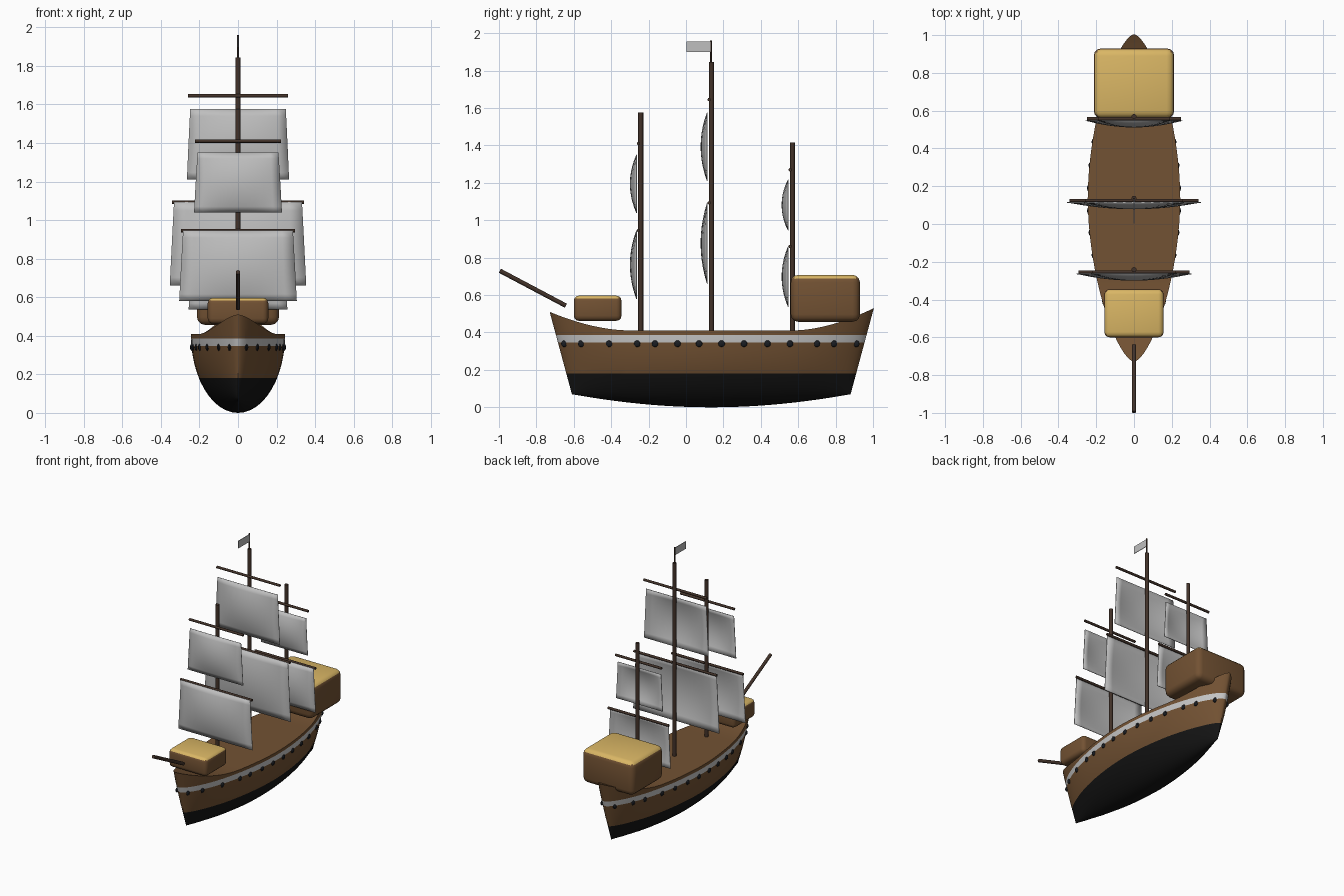
import bpy, bmesh, math
from mathutils import Vector

if "Cube" in bpy.data.objects:
    bpy.data.objects.remove(bpy.data.objects["Cube"], do_unlink=True)


def material(name, rgb):
    m = bpy.data.materials.new(name)
    m.use_nodes = True
    m.diffuse_color = (*rgb, 1)
    bsdf = m.node_tree.nodes["Principled BSDF"]
    bsdf.inputs["Base Color"].default_value = (*rgb, 1)
    bsdf.inputs["Roughness"].default_value = 0.8
    return m


WOOD = material("hull brown", (0.17, 0.084, 0.033))
DARK = material("dark spar brown", (0.055, 0.032, 0.022))
BLACK = material("bottom black", (0.007, 0.007, 0.007))
PORT = material("port black", (0.01, 0.012, 0.016))
WHITE = material("stripe white", (0.56, 0.56, 0.56))
CLOTH = material("sail white", (0.52, 0.52, 0.52))
GOLD = material("roof gold", (0.70, 0.47, 0.13))


def finish(bm, name, mats, smooth=35):
    mesh = bpy.data.meshes.new(name)
    bm.to_mesh(mesh)
    bm.free()
    for m in mats:
        mesh.materials.append(m)
    ob = bpy.data.objects.new(name, mesh)
    bpy.context.collection.objects.link(ob)
    if smooth:
        bpy.ops.object.select_all(action='DESELECT')
        ob.select_set(True)
        bpy.context.view_layer.objects.active = ob
        bpy.ops.object.shade_smooth_by_angle(angle=math.radians(smooth))
    return ob


def rod(name, a, b, r, mat=DARK, sides=10):
    a, b = Vector(a), Vector(b)
    bm = bmesh.new()
    bmesh.ops.create_cone(bm, cap_ends=True, segments=sides, radius1=r,
                          radius2=r, depth=(b - a).length)
    turn = (b - a).to_track_quat('Z', 'Y').to_matrix()
    bmesh.ops.rotate(bm, verts=bm.verts, matrix=turn)
    bmesh.ops.translate(bm, verts=bm.verts, vec=(a + b) / 2)
    return finish(bm, name, [mat], 50)


# Hull shape rules: u runs from -1 at the bow to 1 at the stern
MID = 0.135


def half_length(z):
    return 0.745 + 0.27 * (z - 0.07)


def half_width(u):
    return 0.245 * max(0, 1 - abs(u) ** 1.8) ** 0.62


def sheer(u):
    rise = max(0, abs(u) - 0.5) / 0.5
    return 0.41 + (0.12 if u > 0 else 0.10) * rise ** 2


def keel(u):
    return 0.07 * u * u


# Hull: lofted half-ellipse sections, closed by a deck
bm = bmesh.new()
STATIONS, RIBS = 40, 24
rows = []
for i in range(STATIONS + 1):
    u = -math.cos(math.pi * i / STATIONS)
    row = []
    for j in range(RIBS + 1):
        a = math.pi * (j / RIBS - 0.5)
        z = sheer(u) - (sheer(u) - keel(u)) * math.cos(a)
        row.append(bm.verts.new((half_width(u) * math.sin(a),
                                 MID + u * half_length(z), z)))
    rows.append(row)
for p, q in zip(rows, rows[1:]):
    for j in range(RIBS):
        bm.faces.new((p[j], p[j + 1], q[j + 1], q[j]))
    bm.faces.new((p[-1], p[0], q[0], q[-1]))
bmesh.ops.remove_doubles(bm, verts=bm.verts, dist=0.0005)
LOW, STRIPE_LOW, STRIPE_HIGH = 0.18, 0.347, 0.387
for level in (LOW, STRIPE_LOW, STRIPE_HIGH):
    bmesh.ops.bisect_plane(bm, geom=bm.verts[:] + bm.edges[:] + bm.faces[:],
                           plane_co=(0, 0, level), plane_no=(0, 0, 1))
bmesh.ops.recalc_face_normals(bm, faces=bm.faces)
for f in bm.faces:
    z = f.calc_center_median().z
    f.material_index = 1 if z < LOW else 2 if STRIPE_LOW < z < STRIPE_HIGH else 0
finish(bm, "hull", [WOOD, BLACK, WHITE])

# Gun ports along both sides
PORT_Z = 0.34
for i, y in enumerate((-.65, -.56, -.41, -.26, -.165, -.045, .07,
                       .19, .31, .435, .555, .70, .79, .91)):
    u = (y - MID) / half_length(PORT_Z)
    drop = (sheer(u) - PORT_Z) / (sheer(u) - keel(u))
    x = half_width(u) * math.sqrt(1 - drop * drop)
    for side, word in ((1, "left"), (-1, "right")):
        bm = bmesh.new()
        bmesh.ops.create_uvsphere(bm, u_segments=8, v_segments=6, radius=0.018)
        bmesh.ops.scale(bm, verts=bm.verts, vec=(0.5, 1, 1))
        bmesh.ops.translate(bm, verts=bm.verts, vec=(side * x, y, PORT_Z))
        finish(bm, f"gun_port_{word}_{i + 1}", [PORT])


# Cabins: rounded boxes with gold roofs
def cabin(name, half_x, y0, y1, z0, z1, bevel):
    bm = bmesh.new()
    bmesh.ops.create_cube(bm, size=1)
    bmesh.ops.scale(bm, verts=bm.verts, vec=(2 * half_x, y1 - y0, z1 - z0))
    bmesh.ops.translate(bm, verts=bm.verts, vec=(0, (y0 + y1) / 2, (z0 + z1) / 2))
    bmesh.ops.bevel(bm, geom=bm.edges[:], offset=bevel, segments=3,
                    profile=0.5, affect='EDGES')
    bm.normal_update()
    for f in bm.faces:
        f.material_index = 1 if f.normal.z > 0.6 else 0
    finish(bm, name, [WOOD, GOLD])


cabin("fore_cabin", 0.157, -0.60, -0.345, 0.462, 0.597, 0.028)
cabin("stern_cabin", 0.213, 0.56, 0.93, 0.457, 0.708, 0.04)


# Sails: slightly flared cloth with a forward belly
def sail(name, y, top, bottom, z_top, z_bottom, belly=0.034, n=10):
    bm = bmesh.new()
    grid = []
    for i in range(n + 1):
        t = i / n
        half = top + (bottom - top) * t
        line = []
        for j in range(n + 1):
            s = 2 * j / n - 1
            swell = belly * (1 - s * s) * (1 - (2 * t - 1) ** 2)
            line.append(bm.verts.new((half * s, y - swell,
                                      z_top + (z_bottom - z_top) * t)))
        grid.append(line)
    for p, q in zip(grid, grid[1:]):
        for j in range(n):
            bm.faces.new((p[j], q[j], q[j + 1], p[j + 1]))
    ob = finish(bm, name, [CLOTH])
    solid = ob.modifiers.new("thickness", 'SOLIDIFY')
    solid.thickness = 0.004
    solid.offset = 0


# Masts: name, y, top, then (yard z, yard half, sail top, bottom, z top, z bottom)
RIG = (
    ("fore", -0.242, 1.575, ((0.945, 0.295, 0.285, 0.305, 0.945, 0.58),
                             (1.41, 0.222, 0.21, 0.228, 1.35, 1.04))),
    ("main", 0.136, 1.845, ((1.093, 0.342, 0.332, 0.354, 1.093, 0.66),
                            (1.645, 0.26, 0.248, 0.265, 1.577, 1.21))),
    ("mizzen", 0.569, 1.415, ((0.86, 0.25, 0.24, 0.256, 0.86, 0.537),
                              (1.27, 0.19, 0.178, 0.192, 1.218, 0.945))),
)
for name, y, top, levels in RIG:
    rod(name + "_mast", (0, y, 0.38), (0, y, top), 0.0135)
    for word, (z, half, s_top, s_bot, z_top, z_bot) in zip(("lower", "upper"), levels):
        rod(f"{name}_{word}_yard", (-half, y - 0.012, z), (half, y - 0.012, z), 0.009)
        sail(f"{name}_{word}_sail", y - 0.022, s_top, s_bot, z_top, z_bot)

# Bowsprit, flag pole and flag
rod("bowsprit", (0, -0.642, 0.543), (0, -0.995, 0.73), 0.012)
rod("flag_pole", (0, 0.134, 1.83), (0, 0.134, 1.96), 0.005, sides=8)
bm = bmesh.new()
bmesh.ops.create_cube(bm, size=1)
bmesh.ops.scale(bm, verts=bm.verts, vec=(0.004, 0.13, 0.055))
bmesh.ops.translate(bm, verts=bm.verts, vec=(0, 0.067, 1.927))
finish(bm, "flag", [CLOTH], 0)
